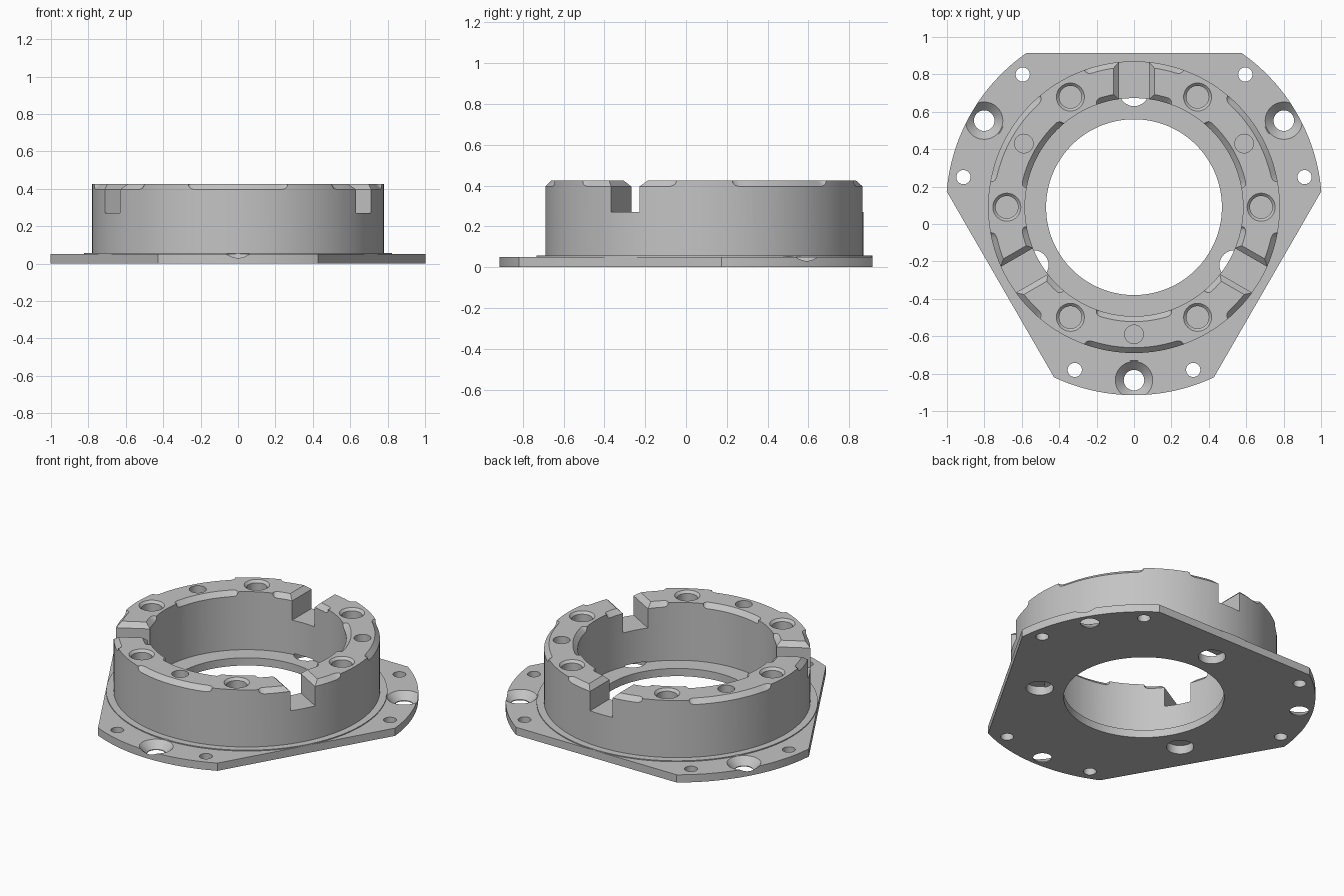
import bpy, bmesh, math
from math import radians, sin, cos, pi, sqrt

if "Cube" in bpy.data.objects:
    bpy.data.objects.remove(bpy.data.objects["Cube"])

CY = 0.09                      # ring axis sits at (0, CY)
TOP, PLATE_T, LIP_T = 0.425, 0.05, 0.056
R_OUT, R_IN, R_HOLE = 0.78, 0.583, 0.47
R_FLANGE, FLAT = 1.005, 0.825  # flange radius and distance of its three flats
BEVEL, SLOT_W, SLOT_Z = 0.03, 0.08, 0.27

grey = bpy.data.materials.new("metal grey")
grey.diffuse_color = (0.55, 0.55, 0.55, 1)
grey.use_nodes = True
grey.node_tree.nodes["Principled BSDF"].inputs["Base Color"].default_value = grey.diffuse_color
cutters = bpy.data.collections.new("cutters")
bpy.context.scene.collection.children.link(cutters)


def loft(name, sections, ring=False, cutter=True):
    """Solid skinned through matching closed loops of points."""
    bm = bmesh.new()
    loops = [[bm.verts.new(p) for p in s] for s in sections]
    n = len(loops[0])
    for i in range(len(loops) if ring else len(loops) - 1):
        a, b = loops[i], loops[(i + 1) % len(loops)]
        for j in range(n):
            k = (j + 1) % n
            bm.faces.new((a[j], a[k], b[k], b[j]))
    if not ring:
        bm.faces.new(loops[0])
        bm.faces.new(loops[-1])
    bmesh.ops.recalc_face_normals(bm, faces=bm.faces)
    me = bpy.data.meshes.new(name)
    bm.to_mesh(me)
    bm.free()
    me.materials.append(grey)
    ob = bpy.data.objects.new(name, me)
    if cutter:
        cutters.objects.link(ob)
        ob.hide_render = True
    else:
        bpy.context.scene.collection.objects.link(ob)
    return ob


def polar(r, deg, z):
    a = radians(deg)
    return (r * cos(a), CY + r * sin(a), z)


def round_hole(name, dist, deg, profile, n=32):
    """Turned cutter; profile is (radius, z) from bottom to top."""
    x, y, _ = polar(dist, deg, 0)
    loft(name, [[(x + r * cos(2 * pi * i / n), y + r * sin(2 * pi * i / n), z)
                 for i in range(n)] for r, z in profile])


def apply_boolean(ob, operation, other=None):
    mod = ob.modifiers.new("cut", 'BOOLEAN')
    mod.operation, mod.solver = operation, 'EXACT'
    if other:
        mod.object = other
    else:
        mod.operand_type, mod.collection = 'COLLECTION', cutters
    bpy.context.view_layer.objects.active = ob
    bpy.ops.object.modifier_apply(modifier=mod.name)


# Flange plate: a disc with three flats
half = math.degrees(math.acos(FLAT / R_FLANGE))
outline = []
for k in range(3):
    start, end = -30 + 120 * k + half, 90 + 120 * k - half
    outline += [start + (end - start) * i / 32 for i in range(33)]
body = loft("flanged_ring", [[polar(R_FLANGE, a, z) for a in outline]
                             for z in (0, PLATE_T)], cutter=False)

# Upright ring with a thin foot
profile = [(R_IN, 0.02), (R_IN, TOP), (R_OUT, TOP), (R_OUT, LIP_T),
           (FLAT - 0.001, LIP_T), (FLAT - 0.001, 0.02)]
wall = loft("ring_wall", [[polar(r, 2.5 * i, z) for r, z in profile]
                          for i in range(144)], ring=True, cutter=False)
apply_boolean(body, 'UNION', wall)
bpy.data.objects.remove(wall)

# Central opening
round_hole("bore", 0, 0, [(R_HOLE, -0.1), (R_HOLE, 0.2)], 144)

for k in range(3):
    # Notch with bevelled top edges, and the pocket under it
    a = -30 + 120 * k
    section = [(-SLOT_W, SLOT_Z), (SLOT_W, SLOT_Z), (SLOT_W, TOP - BEVEL),
               (SLOT_W + 2 * BEVEL, TOP + BEVEL),
               (-SLOT_W - 2 * BEVEL, TOP + BEVEL), (-SLOT_W, TOP - BEVEL)]
    c, s = cos(radians(a)), sin(radians(a))
    loft("notch", [[(r * c - w * s, CY + r * s + w * c, z) for w, z in section]
                   for r in (0.4, 0.95)])
    round_hole("pocket", 0.62, a, [(0.08, -0.1), (0.08, LIP_T)])

    # Countersunk and plain flange holes, plain pin hole in the ring
    b = 30 + 120 * k
    round_hole("countersink", 0.925, b,
               [(0.055, -0.1), (0.055, 0.005), (0.12, 0.07)])
    for d in (-20, 20):
        round_hole("flange_hole", 0.926, b + d, [(0.038, -0.1), (0.038, 0.1)])
    round_hole("pin_hole", 0.68, b, [(0.05, 0.25), (0.05, 0.5)])

for k in range(6):
    # Screw holes with a small bevel
    round_hole("screw_hole", 0.68, 60 * k,
               [(0.06, 0.22), (0.06, TOP - 0.015), (0.085, TOP + 0.01)])
    # Bevelled arcs on the outer and inner rims, fading out at both ends
    mid = 30 + 60 * k
    steps = [-20, -19.6, -18.8, -17.5] + [-15 + 2.5 * i for i in range(13)] \
        + [17.5, 18.8, 19.6, 20]
    for radius, way in ((R_OUT, 1), (R_IN, -1)):
        arcs = []
        for t in steps:
            f = min(1, (20 - abs(t)) / 2.5)
            d = BEVEL * sqrt(1 - (1 - f) ** 2) - 0.001
            arcs.append([polar(radius + way * u, mid + t, z) for u, z in
                         ((0.02, TOP - d - 0.02), (-d - 0.01, TOP + 0.01),
                          (0.02, TOP + 0.01))])
        loft("rim_bevel", arcs)

apply_boolean(body, 'DIFFERENCE')
for ob in list(cutters.objects):
    bpy.data.objects.remove(ob)
bpy.data.collections.remove(cutters)

body.select_set(True)
bpy.context.view_layer.objects.active = body
bpy.ops.object.shade_smooth_by_angle(angle=radians(25))
